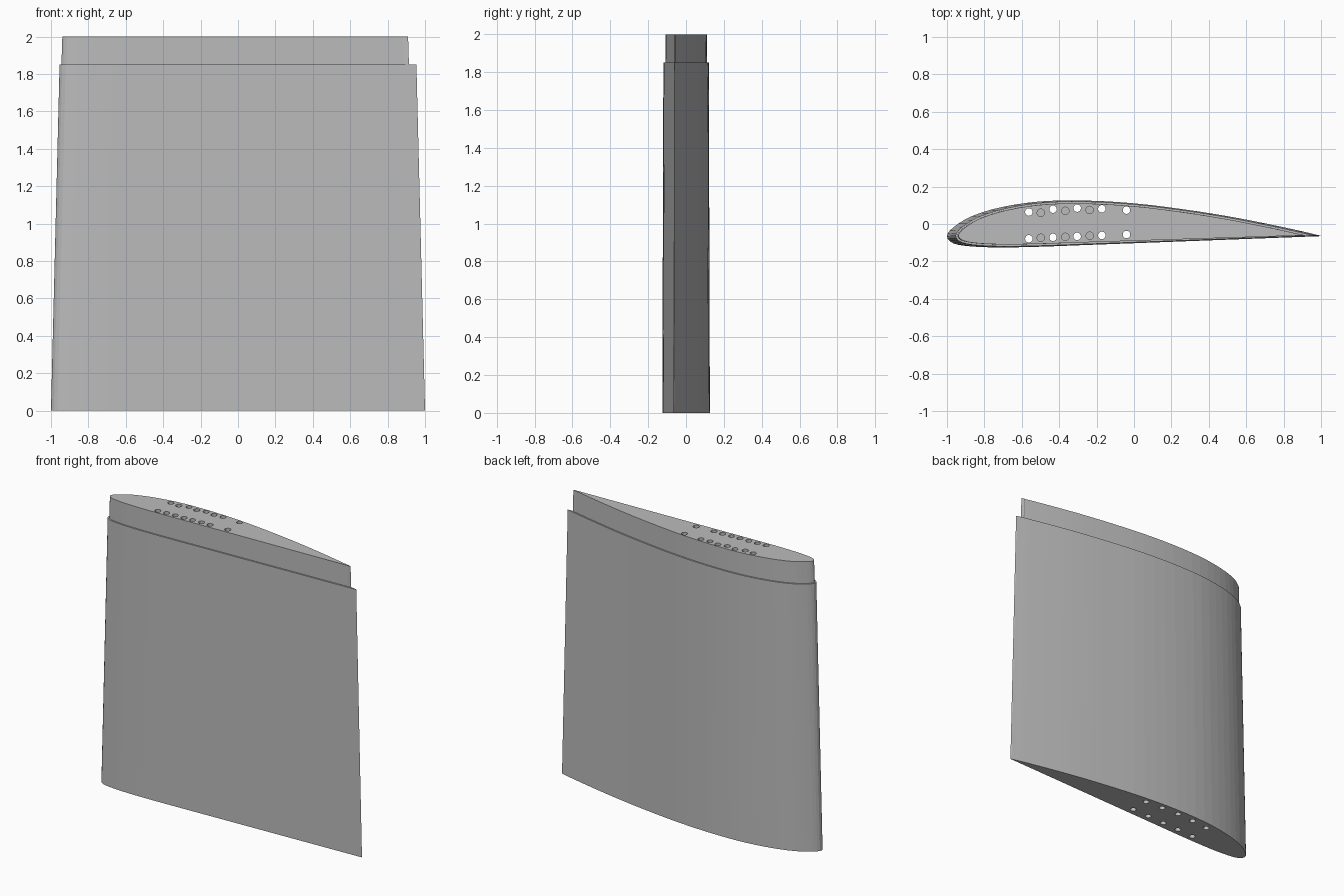
import bpy, bmesh, math
from mathutils import Vector

if "Cube" in bpy.data.objects:
    bpy.data.objects.remove(bpy.data.objects["Cube"])

# Section heights above and below the chord line, at equal cosine steps
UPPER = [0, .0235, .0538, .0778, .0929, .0952, .0878, .0722, .0534, .0335, .0166, .005, 0]
LOWER = [0, -.0192, -.0277, -.0302, -.0282, -.0237, -.0189, -.014, -.0094, -.0055, -.0025, -.0006, 0]
CHORD_Y = -0.065
STEPS = 36


def sample(table, s, sign):
    """Catmull-Rom value; the table is mirrored past the nose and tail."""
    f = s * (len(table) - 1)
    i = min(int(f), len(table) - 2)
    u = f - i
    other = LOWER if table is UPPER else UPPER
    a = other[1] if i == 0 else table[i - 1]
    d = -table[-2] if i == len(table) - 2 else table[i + 2]
    b, c = table[i], table[i + 1]
    return b + 0.5 * u * (c - a + u * (2*a - 5*b + 4*c - d + u * (3*(b - c) + d - a)))


def station(table, s, sign):
    x = -math.cos(math.pi * s)
    return Vector((x, 2 * sample(table, s, sign) + CHORD_Y))


def section():
    """Loop from the tail over the top to the nose and back underneath."""
    top = [station(UPPER, 1 - k / STEPS, 1) for k in range(STEPS + 1)]
    low = [station(LOWER, k / STEPS, -1) for k in range(1, STEPS)]
    return top + low


def inset(loop, dist, tail):
    """Move the loop inward and gather the points past the new tail."""
    out = []
    n = len(loop)
    for i, p in enumerate(loop):
        t = (loop[(i + 1) % n] - loop[i - 1]).normalized()
        q = p + Vector((-t.y, t.x)) * dist
        out.append(tail.copy() if i == 0 or q.x > tail.x - 0.01 else q)
    return out


def paint(obj, name, rgb):
    mat = bpy.data.materials.new(name)
    mat.use_nodes = True
    mat.diffuse_color = (*rgb, 1)
    mat.node_tree.nodes["Principled BSDF"].inputs["Base Color"].default_value = (*rgb, 1)
    obj.data.materials.append(mat)


def finish(bm, name):
    bmesh.ops.recalc_face_normals(bm, faces=bm.faces)
    mesh = bpy.data.meshes.new(name)
    bm.to_mesh(mesh)
    bm.free()
    obj = bpy.data.objects.new(name, mesh)
    bpy.context.collection.objects.link(obj)
    return obj


# Tapered wing panel with a stepped joining tongue on top
base = section()
shoulder = [p * 0.954 for p in base]
tongue_low = inset(shoulder, 0.01, Vector((0.914, -0.061)))
tongue_top = [p * 0.995 for p in tongue_low]
bm = bmesh.new()
rings = [[bm.verts.new((p.x, p.y, z)) for p in loop] for loop, z in
         ((base, 0), (shoulder, 1.85), (tongue_low, 1.85), (tongue_top, 2))]
for a, b in zip(rings, rings[1:]):
    for i in range(len(a)):
        j = (i + 1) % len(a)
        bm.faces.new((a[i], a[j], b[j], b[i]))
bm.faces.new(rings[0])
bm.faces.new(rings[-1])
bmesh.ops.remove_doubles(bm, verts=bm.verts, dist=0.0001)
wing = finish(bm, "wing_panel")
paint(wing, "light grey", (0.5, 0.5, 0.5))

# Hole pattern: x, upper row y, lower row y
THROUGH = [(-.562, .064, -.079), (-.433, .079, -.071), (-.304, .085, -.066),
           (-.172, .081, -.061), (-.04, .074, -.056)]
BLIND = [(-.498, .06, -.074), (-.367, .07, -.069), (-.237, .075, -.063)]
bm = bmesh.new()
for holes, bottom in ((THROUGH, -0.1), (BLIND, 1.7)):
    for x, *rows in holes:
        for y in rows:
            made = bmesh.ops.create_cone(bm, cap_ends=True, segments=24, radius1=0.02,
                                         radius2=0.02, depth=2.1 - bottom)
            bmesh.ops.translate(bm, verts=made["verts"], vec=(x, y, (2.1 + bottom) / 2))
cutter = finish(bm, "hole_cutter")
cutter.hide_render = True

# Drill the holes, then drop the cutter
drill = wing.modifiers.new("drill_holes", 'BOOLEAN')
drill.operation = 'DIFFERENCE'
drill.solver = 'EXACT'
drill.object = cutter
bpy.context.view_layer.objects.active = wing
wing.select_set(True)
bpy.ops.object.modifier_apply(modifier=drill.name)
bpy.data.objects.remove(cutter)
